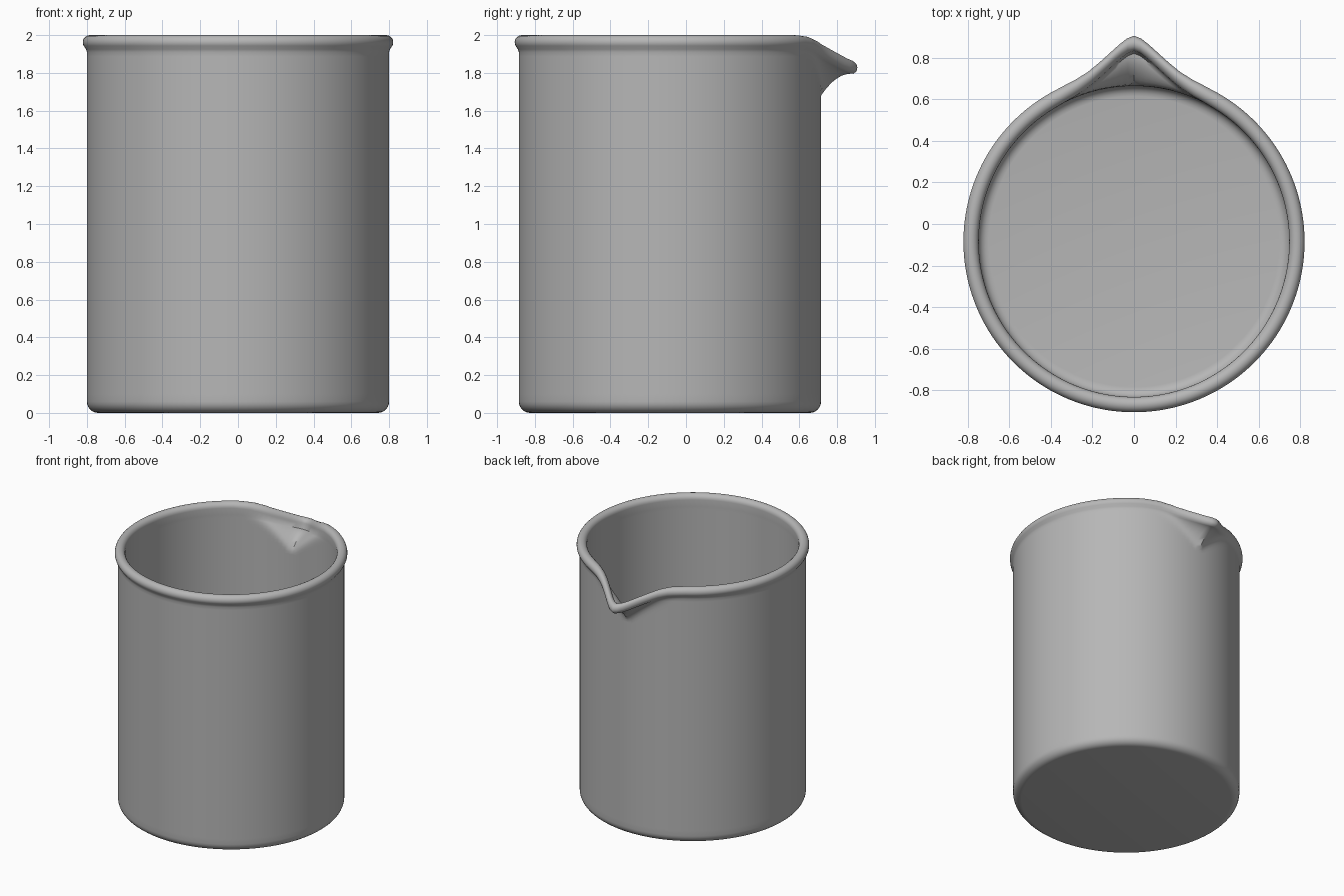
import bpy, bmesh, math

if "Cube" in bpy.data.objects:
    bpy.data.objects.remove(bpy.data.objects["Cube"])

CY = -0.085          # axis of the round body
SEG = 160


def arc(r, z, rad_r, rad_z, a0, a1, n):
    return [(r + rad_r * math.cos(math.radians(a0 + (a1 - a0) * i / n)),
             z + rad_z * math.sin(math.radians(a0 + (a1 - a0) * i / n))) for i in range(n + 1)]


def bump(x, table):
    # falloff through (distance, value) points
    x = abs(x)
    for (x0, v0), (x1, v1) in zip(table, table[1:]):
        if x < x1:
            return v0 + (v1 - v0) * (x - x0) / (x1 - x0)
    return 0.0


PUSH = [(0, .17), (.03, .16), (.07, .132), (.12, .092), (.17, .056), (.22, .027), (.28, .008), (.36, 0)]
DROP = [(0, .135), (.05, .125), (.11, .096), (.17, .066), (.25, .028), (.32, .008), (.42, 0)]
Z0 = 1.68            # where the lip starts to leave the wall


def pour(x, y, z):
    # pull the rim and upper wall out and down into the pouring lip
    if y > 0 and z > Z0 + 0.001:
        t = min(1.0, (z - Z0) / (1.93 - Z0))
        return x, y + t * bump(x / t, PUSH), z - t * t * bump(x / t, DROP)
    return x, y, z


# Cross-section: outer floor corner, wall, rolled rim, inner wall, inner floor
levels = [0.10, 1.64, 1.66] + [Z0 + 0.023 * i for i in range(11)]
profile = arc(0.74, 0.06, 0.06, 0.06, -90, 0, 6)
profile += [(0.80, z) for z in levels]
profile += [(0.805, 1.925)]
profile += arc(0.785, 1.962, 0.037, 0.038, -30, 180, 12)
profile += [(0.75, z) for z in reversed(levels[1:])]
profile += [(0.75, 0.14)]
profile += arc(0.70, 0.10, 0.05, 0.05, 0, -90, 5)

bm = bmesh.new()
rings = []
for r, z in profile:
    ring = []
    for i in range(SEG):
        a = 2 * math.pi * i / SEG
        ring.append(bm.verts.new(pour(r * math.cos(a), CY + r * math.sin(a), z)))
    rings.append(ring)
for lo, hi in zip(rings, rings[1:]):
    for i in range(SEG):
        j = (i + 1) % SEG
        bm.faces.new((lo[i], lo[j], hi[j], hi[i]))
bm.faces.new(list(reversed(rings[0])))   # underside
bm.faces.new(rings[-1])                  # inside floor
bmesh.ops.recalc_face_normals(bm, faces=bm.faces[:])

mesh = bpy.data.meshes.new("beaker")
bm.to_mesh(mesh)
bm.free()
beaker = bpy.data.objects.new("beaker", mesh)
bpy.context.collection.objects.link(beaker)

# Darker grey body
grey = bpy.data.materials.new("dark_grey")
grey.diffuse_color = (0.47, 0.47, 0.47, 1.0)
grey.use_nodes = True
grey.node_tree.nodes["Principled BSDF"].inputs["Base Color"].default_value = grey.diffuse_color
mesh.materials.append(grey)

bpy.context.view_layer.objects.active = beaker
beaker.select_set(True)
bpy.ops.object.shade_smooth_by_angle(angle=math.radians(50))
